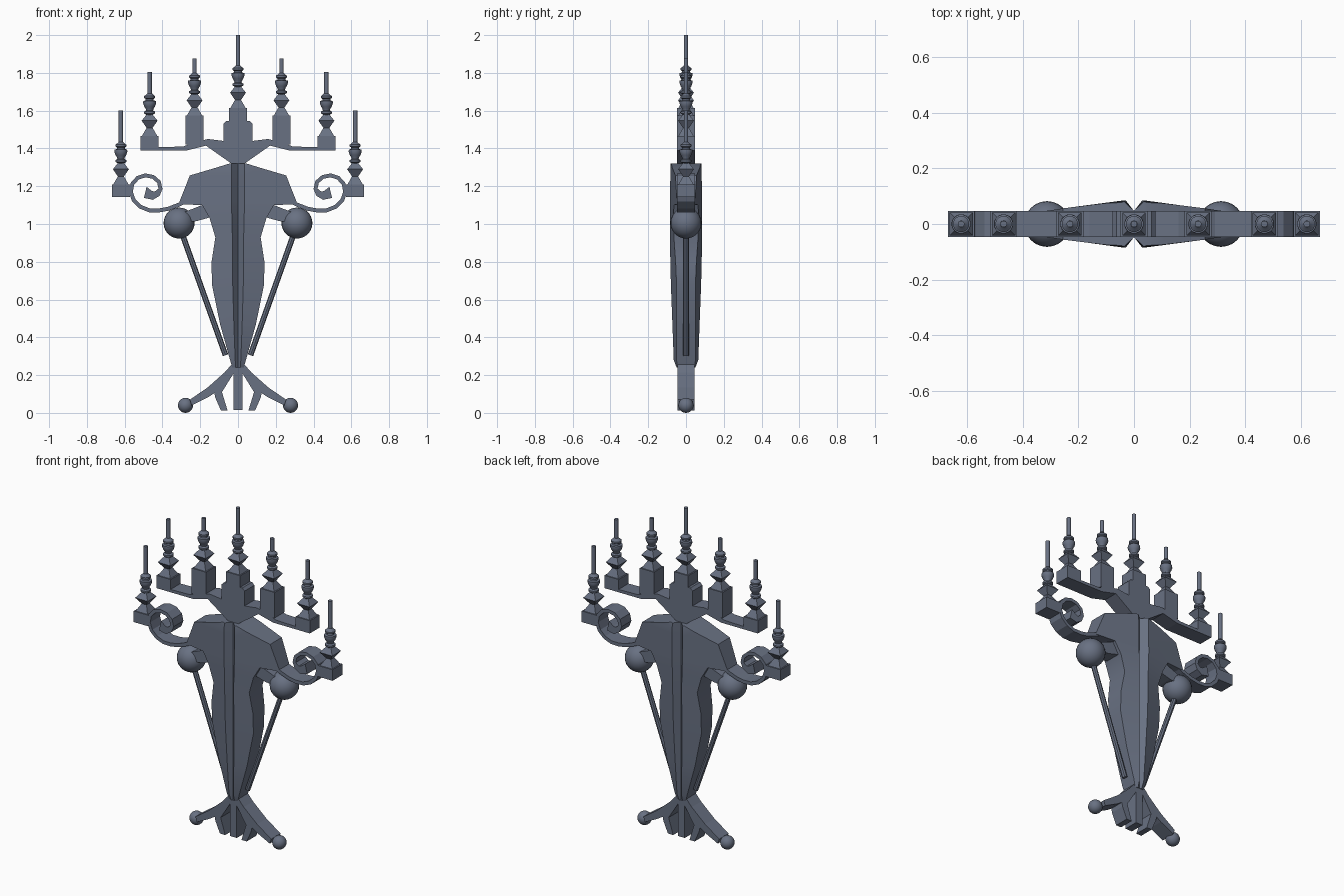
import bpy, bmesh, math
from mathutils import Vector

if "Cube" in bpy.data.objects:
    bpy.data.objects.remove(bpy.data.objects["Cube"])

metal = bpy.data.materials.new("dark_metal")
metal.diffuse_color = (0.14, 0.165, 0.225, 1)
metal.use_nodes = True
metal.node_tree.nodes["Principled BSDF"].inputs["Base Color"].default_value = metal.diffuse_color


def finish(bm, name, smooth=False):
    bmesh.ops.recalc_face_normals(bm, faces=bm.faces)
    me = bpy.data.meshes.new(name)
    bm.to_mesh(me)
    bm.free()
    me.materials.append(metal)
    ob = bpy.data.objects.new(name, me)
    bpy.context.collection.objects.link(ob)
    if smooth:
        bpy.context.view_layer.objects.active = ob
        ob.select_set(True)
        bpy.ops.object.shade_smooth_by_angle(angle=math.radians(35))
        ob.select_set(False)
    return ob


def mirror(ob):
    ob.modifiers.new("mirror", 'MIRROR').use_axis[0] = True
    return ob


def prism(name, pts, d=0.047):
    """Extrude an (x, z) outline from y=-d to y=d."""
    bm = bmesh.new()
    f = bm.faces.new([bm.verts.new((x, -d, z)) for x, z in pts])
    r = bmesh.ops.extrude_face_region(bm, geom=[f])
    vs = [v for v in r["geom"] if isinstance(v, bmesh.types.BMVert)]
    bmesh.ops.translate(bm, verts=vs, vec=(0, 2 * d, 0))
    return finish(bm, name)


def box(name, x, hx, z0, z1, d=0.047):
    return prism(name, [(x - hx, z0), (x + hx, z0), (x + hx, z1), (x - hx, z1)], d)


def lathe(name, x, z, prof, n, smooth=False):
    """Stack rings of n sides; prof holds (height, radius)."""
    bm = bmesh.new()
    rings = []
    for h, r in prof:
        rings.append([bm.verts.new((x + r * math.cos(math.tau * (i + .5) / n),
                                    r * math.sin(math.tau * (i + .5) / n), z + h)) for i in range(n)])
    for a, b in zip(rings, rings[1:]):
        for i in range(n):
            j = (i + 1) % n
            bm.faces.new((a[i], a[j], b[j], b[i]))
    bm.faces.new(rings[0][::-1])
    bm.faces.new(rings[-1])
    return finish(bm, name, smooth)


def ball(name, x, z, r):
    bm = bmesh.new()
    bmesh.ops.create_uvsphere(bm, u_segments=24, v_segments=14, radius=r)
    bmesh.ops.translate(bm, verts=bm.verts, vec=(x, 0, z))
    return mirror(finish(bm, name, True))


# Body: faceted shell with a centre groove; rows of z, half width, ridge x, ridge depth, edge depth
rows = [(0.24, 0.03, 0.012, 0.05, 0.045), (0.28, 0.042, 0.015, 0.065, 0.05),
        (0.47, 0.095, 0.022, 0.072, 0.05), (0.68, 0.138, 0.028, 0.08, 0.05),
        (0.80, 0.14, 0.03, 0.083, 0.055), (0.93, 0.12, 0.03, 0.085, 0.064),
        (1.03, 0.15, 0.032, 0.085, 0.067), (1.10, 0.19, 0.035, 0.085, 0.064),
        (1.105, 0.315, 0.035, 0.085, 0.047), (1.257, 0.255, 0.035, 0.083, 0.056),
        (1.30, 0.11, 0.035, 0.082, 0.074), (1.32, 0.045, 0.035, 0.081, 0.077)]
bm = bmesh.new()
rings = []
for z, w, rx, d, e in rows:
    half = [(0, -.047), (rx, -d), (w, -e), (w, e), (rx, d), (0, .047),
            (-rx, d), (-w, e), (-w, -e), (-rx, -d)]
    rings.append([bm.verts.new((x, y, z)) for x, y in half])
for a, b in zip(rings, rings[1:]):
    for i in range(10):
        j = (i + 1) % 10
        bm.faces.new((a[i], a[j], b[j], b[i]))
bm.faces.new(rings[0][::-1])
bm.faces.new(rings[-1])
finish(bm, "body", True)

# Crown branch and centre pedestal
mirror(prism("crown_arm", [(0, 1.31), (0.035, 1.32), (0.17, 1.415), (0.27, 1.39), (0.42, 1.39),
                           (0.515, 1.39), (0.515, 1.405), (0.29, 1.41), (0.24, 1.43),
                           (0.16, 1.45), (0.08, 1.44), (0, 1.44)]))
prism("pedestal", [(-.077, 1.43), (.077, 1.43), (.077, 1.53), (.062, 1.545),
                   (-.062, 1.545), (-.077, 1.53)])

# Candle sockets: box, square hourglass, turned stem, thin candle
square = [(0, .04), (.042, .016), (.08, .042), (.115, .014)]
turned = [(.1, .014), (.113, .02), (.118, .029), (.128, .029), (.134, .019), (.143, .021),
          (.155, .029), (.172, .035), (.184, .034), (.187, .022), (.195, .021),
          (.2, .029), (.21, .029), (.217, .02), (.225, .012)]
for x, z0, z1, top in [(0, 1.54, 1.615, 2.0), (.23, 1.42, 1.575, 1.875),
                       (.468, 1.39, 1.467, 1.805), (.62, 1.143, 1.21, 1.60)]:
    parts = [box("candle_box", x, .048, z0, z1),
             lathe("candle_foot", x, z1, [(h, r * math.sqrt(2)) for h, r in square], 4),
             lathe("candle_stem", x, z1, turned, 16, True),
             lathe("candle", x, z1, [(.2, .012), (top - z1, .012)], 12, True)]
    if x:
        for p in parts:
            mirror(p)

# Scroll arm: ribbon curling inward, thickening at the tip
path = [(.27, 1.125), (.315, 1.103), (.37, 1.082), (.42, 1.073), (.47, 1.074), (.515, 1.092), (.55, 1.125),
        (.566, 1.17), (.558, 1.212), (.53, 1.243), (.49, 1.256), (.45, 1.248), (.42, 1.222),
        (.412, 1.187), (.424, 1.157), (.452, 1.14), (.495, 1.15)]
left, right = [], []
for i, p in enumerate(path):
    a, b = path[max(i - 1, 0)], path[min(i + 1, len(path) - 1)]
    t = (Vector(b) - Vector(a)).normalized()
    n = Vector((-t.y, t.x))
    left.append(tuple(Vector(p) - n * .012))
    right.append(tuple(Vector(p) + n * (.009 + .013 * max(0, i - 13))))
mirror(prism("scroll_arm", left + right[::-1]))

# Lower arms with large balls and slanted rods
mirror(prism("lower_arm", [(.10, 1.10), (.19, 1.10), (.28, 1.065), (.28, 1.01), (.22, 1.015), (.13, 1.04)]))
ball("arm_ball", .312, 1.005, .082)
bm = bmesh.new()
a, b = Vector((.30, 0, .96)), Vector((.066, 0, .305))
bmesh.ops.create_cone(bm, cap_ends=True, segments=8, radius1=.015, radius2=.015, depth=(a - b).length)
m = (a - b).to_track_quat('Z', 'Y').to_matrix().to_4x4()
m.translation = (a + b) / 2
bm.transform(m)
mirror(finish(bm, "slanted_rod"))

# Feet: forked claws, centre post and small balls
mirror(prism("forked_foot", [(0, .29), (.04, .28), (.035, .255), (.07, .215), (.16, .135), (.255, .07),
                             (.245, .04), (.155, .085), (.125, .105), (.12, .08), (.09, .012),
                             (.055, .012), (.085, .11), (.02, .215), (0, .225)], .045))
prism("centre_post", [(-.023, .015), (.023, .015), (.023, .23), (-.023, .23)], .045)
ball("foot_ball", .278, .04, .04)
